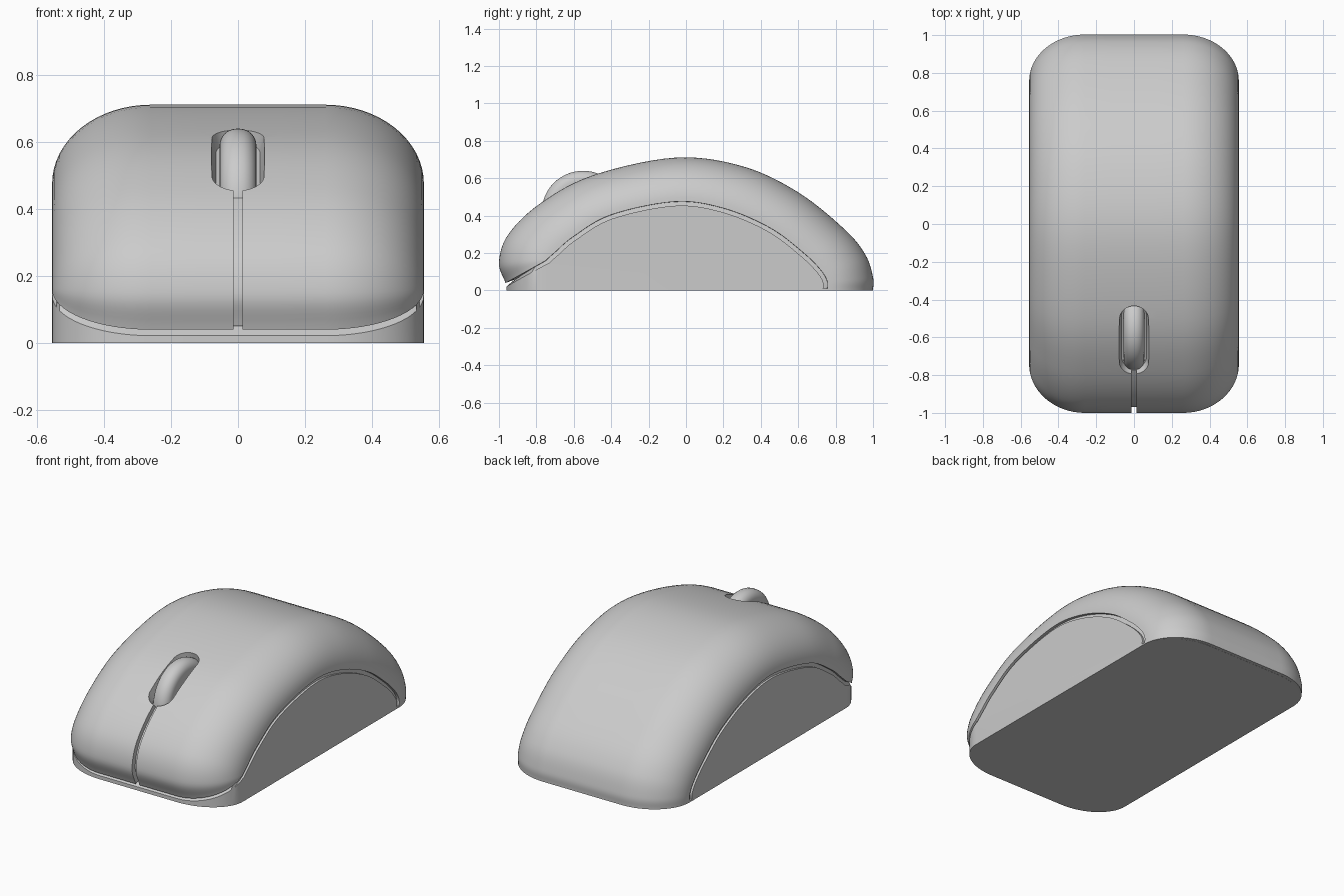
import bpy, bmesh
from math import sin, cos, pi, radians
from mathutils import Vector

if "Cube" in bpy.data.objects:
    bpy.data.objects.remove(bpy.data.objects["Cube"])

# Side-view curves (y, z): centre line of the shell and its side edge
OUTER = [(-.965, .04), (-1, .15), (-.95, .3), (-.78, .465), (-.5, .615), (-.06, .71),
         (.3, .665), (.6, .525), (.85, .325), (.96, .19), (1, .07), (1, 0)]
INNER = [(-.75, .16), (-.74, .17), (-.7, .205), (-.6, .29), (-.4, .405), (-.06, .475),
         (.2, .44), (.45, .335), (.63, .2), (.72, .11), (.755, .05), (.755, 0)]
X0, RX = .26, .295


def spline(pts, n=7):
    p = [Vector(q) for q in pts]
    p = [2 * p[0] - p[1]] + p + [2 * p[-1] - p[-2]]
    out = []
    for i in range(1, len(p) - 2):
        a, b, c, d = p[i - 1:i + 3]
        for k in range(n):
            t = k / n
            out.append(.5 * (2 * b + (c - a) * t + (2 * a - 5 * b + 4 * c - d) * t * t
                             + (3 * b - a - 3 * c + d) * t ** 3))
    return out + [p[-2]]


def offset(pts, d):
    out = []
    for i, p in enumerate(pts):
        t = (pts[min(i + 1, len(pts) - 1)] - pts[max(i - 1, 0)]).normalized()
        out.append(p + Vector((t.y, -t.x)) * d)
    return out


def make_object(name, bm):
    mesh = bpy.data.meshes.new(name)
    bm.to_mesh(mesh)
    bm.free()
    obj = bpy.data.objects.new(name, mesh)
    bpy.context.collection.objects.link(obj)
    return obj


def grid(bm, rows):
    v = [[bm.verts.new(p) for p in row] for row in rows]
    for r, s in zip(v, v[1:]):
        for i in range(len(r) - 1):
            bm.faces.new((r[i], r[i + 1], s[i + 1], s[i]))
    return v


def prism(name, bottom, top):
    bm = bmesh.new()
    v = grid(bm, [bottom + bottom[:1], top + top[:1]])
    for row in v:
        bm.faces.new(row[:-1])
    bmesh.ops.remove_doubles(bm, verts=bm.verts, dist=1e-5)
    bmesh.ops.recalc_face_normals(bm, faces=bm.faces)
    return make_object(name, bm)


def smooth(obj, angle=30):
    bpy.ops.object.select_all(action='DESELECT')
    obj.select_set(True)
    bpy.context.view_layer.objects.active = obj
    for m in list(obj.modifiers):
        bpy.ops.object.modifier_apply(modifier=m.name)
    bpy.ops.object.shade_smooth_by_angle(angle=radians(angle))


outer, inner = spline(OUTER), spline(INNER)
N = 16
quarter = [(X0 + RX * sin(k / N * pi / 2), cos(k / N * pi / 2)) for k in range(N + 1)]
columns = ([(-x, c) for x, c in reversed(quarter)] + [(-.12, 1), (0, 1), (.12, 1)] + quarter)


def loft_row(i):
    return [Vector((x, *(inner[i] + (outer[i] - inner[i]) * c))) for x, c in columns]


# Upper shell
bm = bmesh.new()
grid(bm, [loft_row(i) for i in range(len(outer))])
bm.normal_update()
if max(bm.faces, key=lambda f: f.calc_center_median().z).normal.z < 0:
    bmesh.ops.reverse_faces(bm, faces=bm.faces)
shell = make_object("upper_shell", bm)
sol = shell.modifiers.new("thickness", 'SOLIDIFY')
sol.thickness, sol.offset = .08, -1

# Cutter for the wheel slot: tapered stadium tilted to the slope
TILT = radians(27.5)


def stadium(w, half, h):
    pts = []
    for k in range(32):
        a = (k + .5) / 32 * 2 * pi
        u = w * sin(a) + (half - w) * (1 if sin(a) > 0 else -1)
        pts.append(Vector((w * cos(a), -.615 + u * cos(TILT) - h * sin(TILT),
                           .55 + u * sin(TILT) + h * cos(TILT))))
    return pts


slot = prism("slot_cutter", stadium(.066, .19, -.045), stadium(.09, .22, .06))

# Cutter for the split between the two buttons
front = [i for i, p in enumerate(outer) if i < 40 and p.x < -.74]
low, high = offset(outer, .03), offset(outer, -.05)
start = [low[0] + Vector((.0, -.05))], [high[0] + Vector((.0, -.05))]
side = start[0] + [low[i] for i in front] + [high[i] for i in reversed(front)] + start[1]
split = prism("split_cutter", [Vector((-.013, *p)) for p in side],
              [Vector((.013, *p)) for p in side])

for cutter in (slot, split):
    cutter.hide_render = True
    cutter.hide_set(True)
    mod = shell.modifiers.new("cut", 'BOOLEAN')
    mod.operation, mod.solver, mod.object = 'DIFFERENCE', 'EXACT', cutter
smooth(shell)

# Base with flat side panels, a groove below the shell and a front lip
panel, core = offset(inner, .022), offset(inner, -.03)
rows = []
lip = [p + Vector((0, .006, -.018)) for p in loft_row(0)]
rows.append([Vector((p.x, p.y, 0)) for p in lip])
rows.append(lip)
for i in range(len(inner)):
    src = [panel if abs(x) > .535 else core for x, c in columns]
    rows.append([Vector((x, s[i].x, max(s[i].y, .01))) for (x, c), s in zip(columns, src)])
tail = [p + Vector((0, -.022, 0)) for p in loft_row(len(inner) - 1)]
rows.append([Vector((p.x, p.y, .01)) for p in tail])
rows.append([Vector((p.x, p.y, 0)) for p in tail])
bm = bmesh.new()
v = grid(bm, rows)
bm.faces.new(v[0] + v[-1][::-1])
for k in (0, -1):
    bm.faces.new([r[k] for r in v])
bmesh.ops.remove_doubles(bm, verts=bm.verts, dist=1e-4)
bmesh.ops.recalc_face_normals(bm, faces=bm.faces)
smooth(make_object("base", bm))

# Scroll wheel
bpy.ops.mesh.primitive_cylinder_add(vertices=64, radius=.222, depth=.11,
                                    location=(0, -.55, .418), rotation=(0, pi / 2, 0))
wheel = bpy.context.object
wheel.name = "scroll_wheel"
bev = wheel.modifiers.new("round", 'BEVEL')
bev.width, bev.segments, bev.limit_method, bev.angle_limit = .05, 6, 'ANGLE', radians(40)
smooth(wheel, 40)
